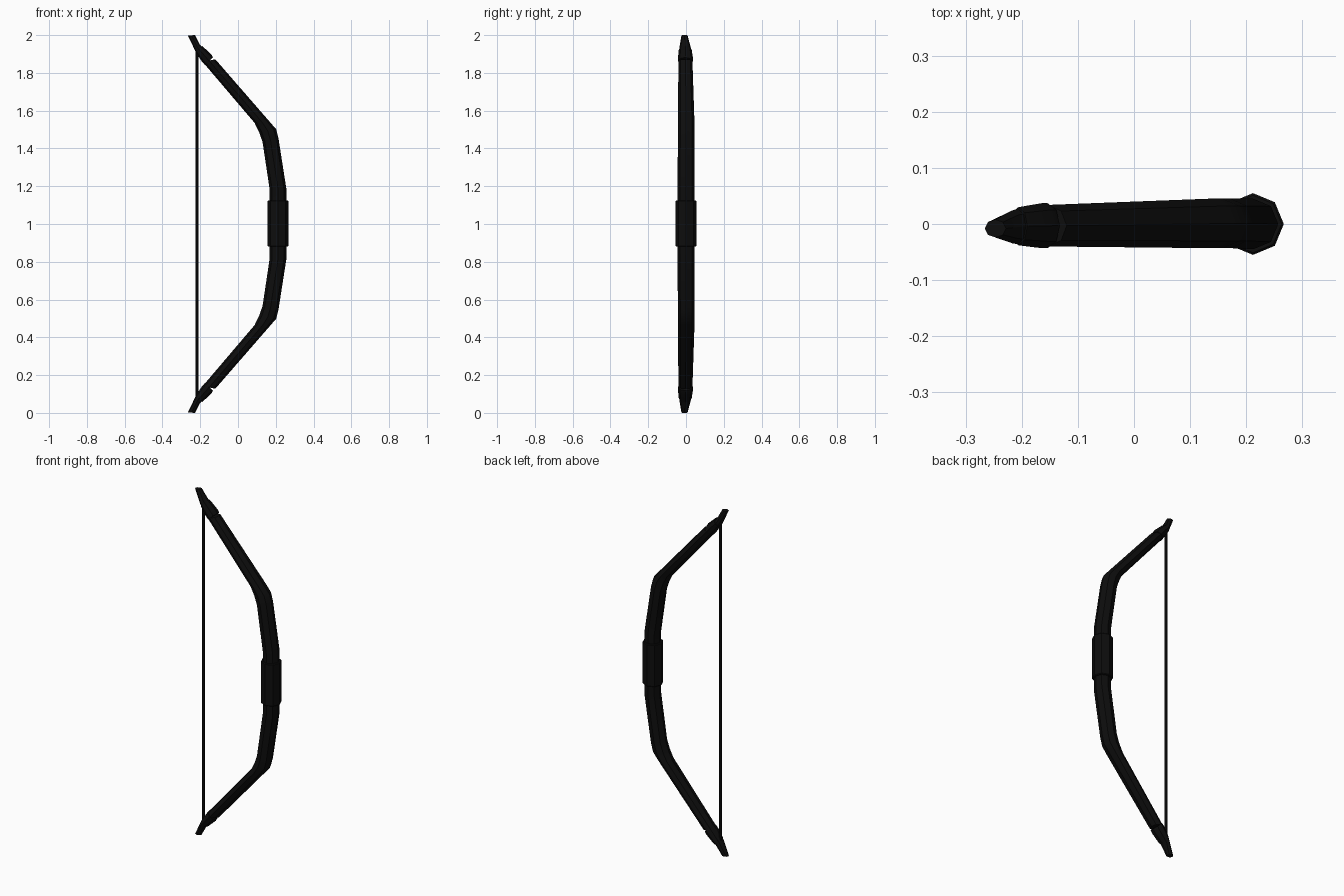
import bpy, bmesh, math

if "Cube" in bpy.data.objects:
    bpy.data.objects.remove(bpy.data.objects["Cube"], do_unlink=True)

SIDES = 8
COLOUR = (0.004, 0.004, 0.004, 1)

black = bpy.data.materials.new("matte_black")
black.use_nodes = True
black.diffuse_color = COLOUR
shader = black.node_tree.nodes["Principled BSDF"]
shader.inputs["Base Color"].default_value = COLOUR
shader.inputs["Roughness"].default_value = 0.8


def loft(name, rings):
    """Closed skin over octagonal rings: inner (x, z), outer (x, z), y half-width, y centre."""
    bm = bmesh.new()
    loops = []
    for (xi, zi), (xo, zo), hy, cy in rings:
        loop = []
        for i in range(SIDES):
            a = math.tau * i / SIDES
            t = (1 + math.cos(a)) / 2
            loop.append(bm.verts.new((xi + (xo - xi) * t, cy + hy * math.sin(a),
                                      zi + (zo - zi) * t)))
        loops.append(loop)
    for low, high in zip(loops, loops[1:]):
        for i in range(SIDES):
            j = (i + 1) % SIDES
            bm.faces.new((low[i], low[j], high[j], high[i]))
    bm.faces.new(loops[0])
    bm.faces.new(loops[-1])
    bmesh.ops.recalc_face_normals(bm, faces=bm.faces)
    mesh = bpy.data.meshes.new(name)
    bm.to_mesh(mesh)
    bm.free()
    mesh.materials.append(black)
    obj = bpy.data.objects.new(name, mesh)
    bpy.context.collection.objects.link(obj)
    bpy.ops.object.select_all(action='DESELECT')
    obj.select_set(True)
    bpy.context.view_layer.objects.active = obj
    bpy.ops.object.shade_smooth_by_angle(angle=math.radians(30))
    return obj


def flipped(rings):
    """Same rings reflected about mid height."""
    return [((a[0], 2 - a[1]), (b[0], 2 - b[1]), hy, cy) for a, b, hy, cy in rings]


def post(name, x, y, radius, z0, z1, bevel):
    """Upright octagonal prism with chamfered ends."""
    levels = [(z0, radius - bevel), (z0 + bevel, radius),
              (z1 - bevel, radius), (z1, radius - bevel)]
    return loft(name, [((x - r, z), (x + r, z), r, y) for z, r in levels])


# Limb from the grip, round the bend, to the collar
limb = [
    ((0.168, 1.00), (0.257, 1.00), 0.045, 0.0),
    ((0.168, 1.18), (0.257, 1.18), 0.045, 0.0),
    ((0.130, 1.434), (0.214, 1.455), 0.044, 0.001),
    ((0.112, 1.485), (0.202, 1.502), 0.044, 0.001),
    ((0.088, 1.535), (0.175, 1.533), 0.044, 0.001),
    ((-0.187, 1.858), (-0.120, 1.872), 0.037, -0.003),
]
# Sleeve that wraps the end of the limb
collar = [
    ((-0.176, 1.843), (-0.132, 1.882), 0.040, -0.003),
    ((-0.190, 1.858), (-0.140, 1.897), 0.040, -0.003),
    ((-0.222, 1.905), (-0.190, 1.943), 0.034, -0.004),
]
# Tapered, hooked tip
tip = [
    ((-0.218, 1.900), (-0.184, 1.930), 0.032, -0.004),
    ((-0.228, 1.920), (-0.202, 1.950), 0.030, -0.005),
    ((-0.266, 1.998), (-0.228, 2.000), 0.016, -0.008),
]

for part, rings in (("limb", limb), ("collar", collar), ("tip", tip)):
    loft("upper_" + part, rings)
    loft("lower_" + part, flipped(rings))

post("grip", 0.212, 0.0, 0.055, 0.88, 1.125, 0.004)
post("bowstring", -0.218, -0.004, 0.008, 0.08, 1.92, 0.001)
